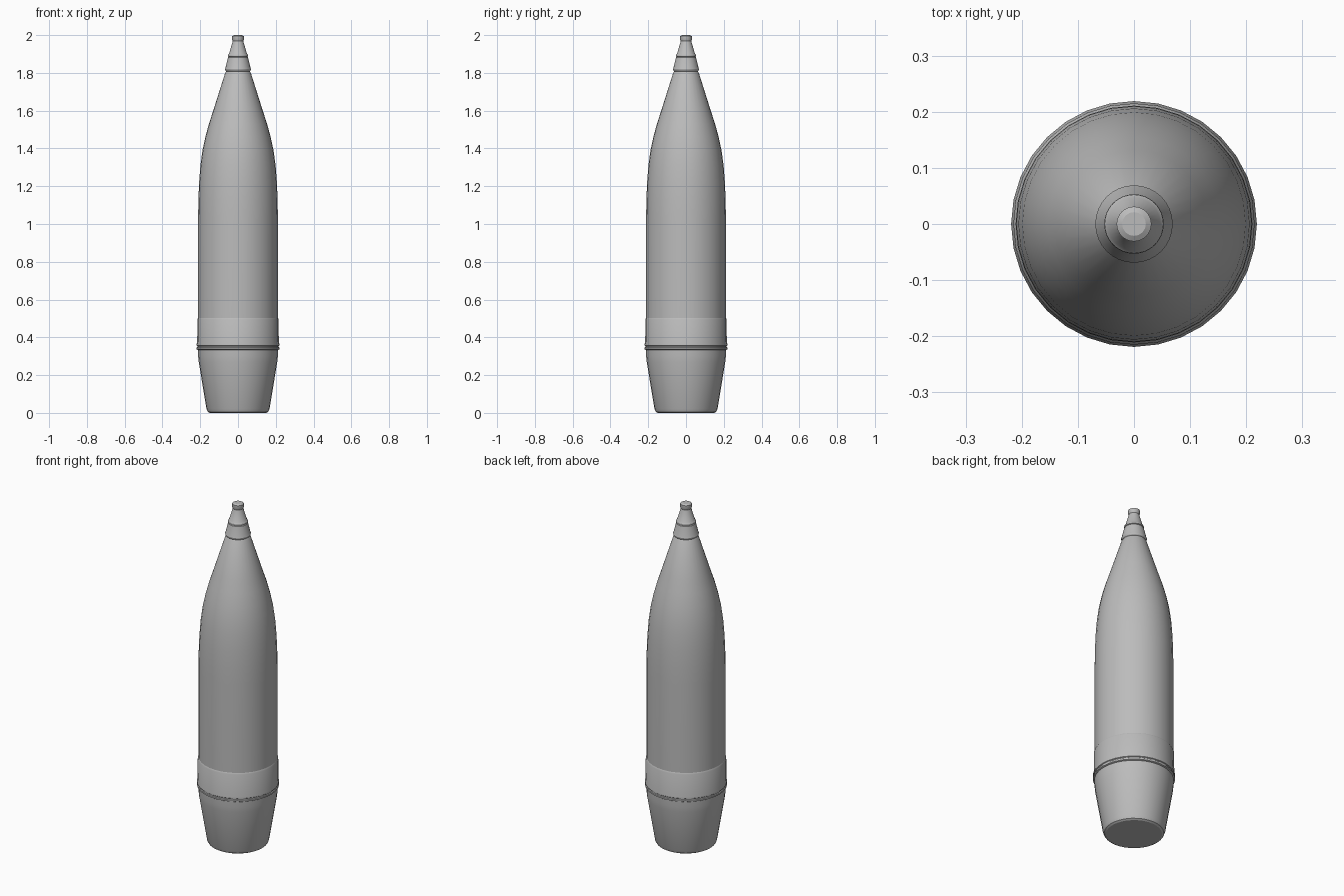
import bpy, bmesh, math
from mathutils import Matrix, Vector

cube = bpy.data.objects.get("Cube")
if cube:
    bpy.data.objects.remove(cube, do_unlink=True)

SIDES = 32

steel = bpy.data.materials.new("grey steel")
steel.use_nodes = True
grey = (0.5, 0.5, 0.5, 1)
steel.diffuse_color = grey
steel.node_tree.nodes["Principled BSDF"].inputs["Base Color"].default_value = grey


def lathe(name, profile):
    """Revolve (radius, height) points around z and cap both ends."""
    bm = bmesh.new()
    rings = []
    for r, z in profile:
        rings.append([bm.verts.new(Matrix.Rotation(math.tau * i / SIDES, 3, 'Z') @ Vector((r, 0, z)))
                      for i in range(SIDES)])
    for low, high in zip(rings, rings[1:]):
        for i in range(SIDES):
            j = (i + 1) % SIDES
            bm.faces.new((low[i], low[j], high[j], high[i]))
    bm.faces.new(rings[0][::-1])
    bm.faces.new(rings[-1])
    mesh = bpy.data.meshes.new(name)
    bm.to_mesh(mesh)
    bm.free()
    mesh.materials.append(steel)
    obj = bpy.data.objects.new(name, mesh)
    bpy.context.collection.objects.link(obj)
    bpy.ops.object.select_all(action='DESELECT')
    obj.select_set(True)
    bpy.context.view_layer.objects.active = obj
    bpy.ops.object.shade_smooth_by_angle(angle=math.radians(30))
    return obj


# Tapered base with a rounded bottom edge
lathe("tapered_base", [(0.15, 0), (0.16, 0.006), (0.167, 0.022), (0.208, 0.27),
                       (0.211, 0.30), (0.212, 0.335)])

# Raised driving band with a groove between its two ridges
lathe("driving_band", [(0.212, 0.333), (0.219, 0.337), (0.219, 0.346), (0.215, 0.349),
                       (0.215, 0.353), (0.219, 0.356), (0.219, 0.364), (0.216, 0.375),
                       (0.215, 0.495), (0.211, 0.503)])

# Straight body flowing into the curved nose
lathe("body_and_nose", [(0.211, 0.50), (0.211, 1.02), (0.210, 1.12), (0.206, 1.22),
                        (0.199, 1.31), (0.188, 1.39), (0.173, 1.46), (0.154, 1.53),
                        (0.131, 1.60), (0.068, 1.80), (0.062, 1.808)])

# Fuze: lower collar, upper cone and blunt tip
lathe("fuze_collar", [(0.06, 1.805), (0.067, 1.812), (0.069, 1.82), (0.066, 1.828),
                      (0.053, 1.882), (0.047, 1.886)])
lathe("fuze_cone", [(0.047, 1.884), (0.053, 1.888), (0.052, 1.896), (0.047, 1.902),
                    (0.028, 1.968), (0.031, 1.975), (0.031, 1.994), (0.021, 2.0)])
